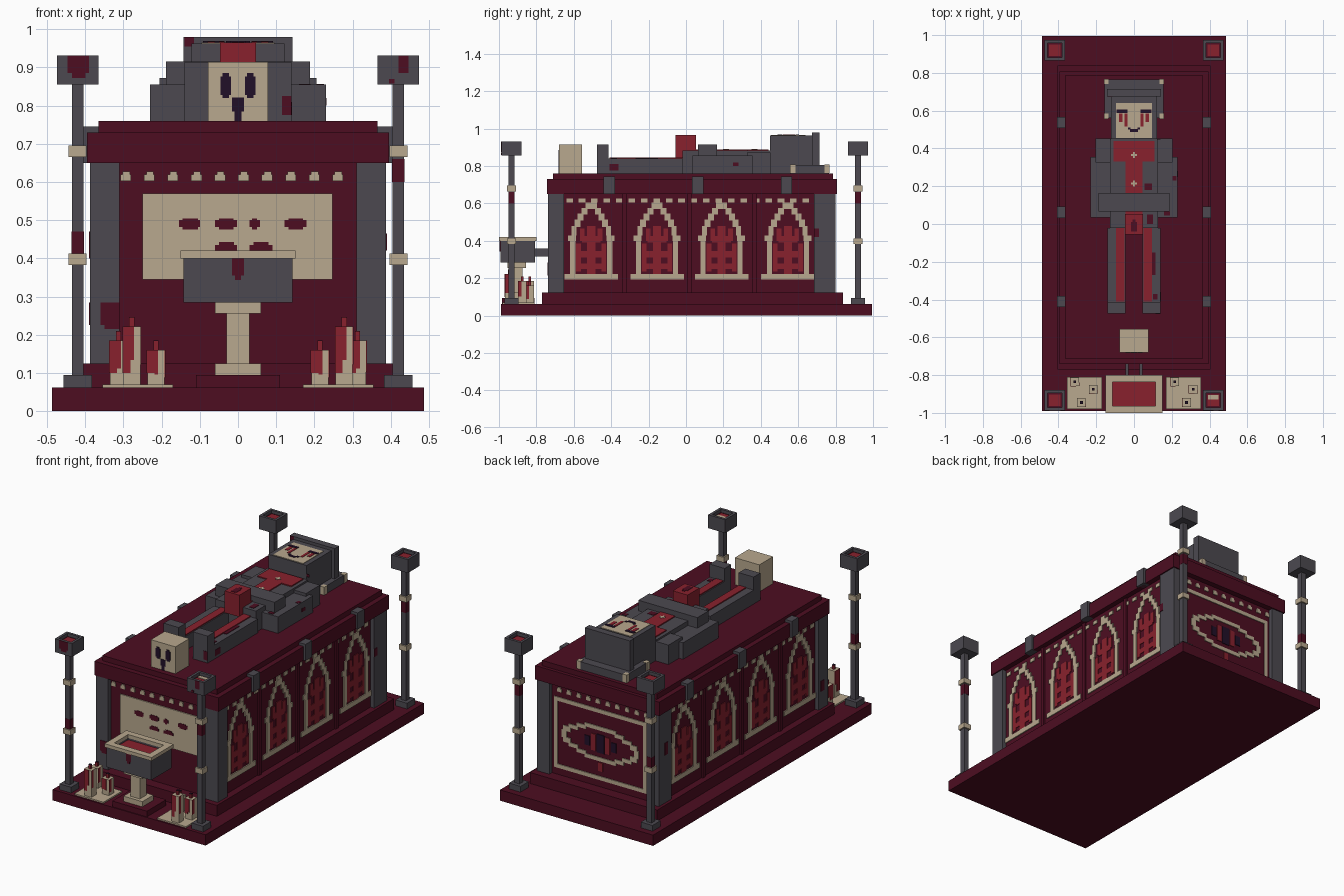
import bpy, bmesh

if "Cube" in bpy.data.objects:
    bpy.data.objects.remove(bpy.data.objects["Cube"], do_unlink=True)


def material(name, rgb):
    lin = [((c / 255 + 0.055) / 1.055) ** 2.4 for c in rgb] + [1.0]
    m = bpy.data.materials.new(name)
    m.use_nodes = True
    m.diffuse_color = lin
    m.node_tree.nodes["Principled BSDF"].inputs["Base Color"].default_value = lin
    return m


WINE = material("wine_stone", (77, 13, 33))
GREY = material("slate_grey", (76, 73, 80))
BONE = material("bone", (184, 168, 142))
RED = material("crimson", (136, 33, 45))
INK = material("dark_violet", (33, 16, 40))


def boxes(name, mat, *specs):
    """One object made of axis-aligned boxes (x0, x1, y0, y1, z0, z1)."""
    bm = bmesh.new()
    for s in specs:
        (x0, x1), (y0, y1), (z0, z1) = [sorted(s[i:i + 2]) for i in (0, 2, 4)]
        vs = bmesh.ops.create_cube(bm, size=1)["verts"]
        for v in vs:
            v.co = (x1 if v.co.x > 0 else x0, y1 if v.co.y > 0 else y0, z1 if v.co.z > 0 else z0)
    me = bpy.data.meshes.new(name)
    bm.to_mesh(me)
    bm.free()
    me.materials.append(mat)
    ob = bpy.data.objects.new(name, me)
    bpy.context.collection.objects.link(ob)
    return ob


def on(axis, pos, rects, t=0.005):
    """Thin plates (u0, u1, v0, v1) standing t out from the plane axis = pos."""
    p = (pos, pos + t)
    return [{"x": (*p, *r), "y": (*r[:2], *p, *r[2:]), "z": (*r, *p)}[axis] for r in rects]


def mirror(rects):
    return list(rects) + [(-r[1], -r[0], *r[2:]) for r in rects]


def ring(x, y0, y1, w, z0, z1, cx=0):
    """Four walls of thickness w round a rectangle."""
    return [(cx - x, cx + x, y0, y0 + w, z0, z1), (cx - x, cx + x, y1 - w, y1, z0, z1),
            (cx - x, cx - x + w, y0, y1, z0, z1), (cx + x - w, cx + x, y0, y1, z0, z1)]


# Stepped base, tomb body and lid
boxes("base_slab", WINE, (-.487, .487, -.99, .995, 0, .062))
boxes("plinth", WINE, (-.405, .405, -.77, .84, .062, .125))
boxes("tomb_body", WINE, (-.365, .365, -.71, .775, .125, .65))
boxes("lid", WINE, (-.395, .395, -.742, .807, .65, .73))
boxes("lid_top", WINE, (-.365, .365, -.712, .787, .73, .76))
boxes("corner_pillars", GREY, *mirror([(.31, .388, -.737, -.651, .125, .65),
                                       (.31, .388, .684, .80, .125, .65)]))
boxes("lid_clasps", GREY, *mirror([(.36, .407, y - .03, y + .03, .65, .745) for y in (-.41, .063, .537)]))

# Arched windows along both long sides
arch = mirror([(0, .143, .193, .222), (.085, .113, .222, .40), (.082, .125, .40, .428), (.078, .105, .428, .48),
               (.058, .09, .475, .515), (.04, .072, .51, .545), (.02, .052, .54, .575), (0, .03, .57, .605)])
foliage = mirror([(0, .022, .222, .48), (0, .05, .39, .425), (.035, .06, .40, .465), (0, .08, .31, .345),
                  (.055, .08, .235, .385), (0, .08, .25, .28)])
centres = (-.507, -.155, .19, .545)
for side, s in (("right", -1), ("left", 1)):
    x, t = .365 * s, .006 * s
    place = lambda rects: [(a + c, b + c, v0, v1) for c in centres for a, b, v0, v1 in rects]
    boxes(side + "_window_frames", BONE, *on("x", x, place(arch), t))
    boxes(side + "_window_foliage", RED, *on("x", x, place(foliage), t * .6))
    boxes(side + "_frieze", BONE, *on("x", x, [(-.64 + .0665 * i, -.605 + .0665 * i, .605, .627)
                                               for i in range(20)], t * .8))
    boxes(side + "_pilasters", WINE, *on("x", x, [(c - .012, c + .012, .125, .65)
                                                  for c in (-.331, .017, .367)], t * 1.5))

# Front and back friezes of small teeth
teeth = [(-.308 + .0617 * i, -.28 + .0617 * i, .603, .62) for i in range(10)]
teeth += [(a + .006, b - .003, .62, .628) for a, b, _, _ in teeth]
boxes("front_frieze", BONE, *on("y", -.71, teeth, -.005))
boxes("back_frieze", BONE, *on("y", .775, teeth, .005))

# Front plaque with worn marks
boxes("front_plaque", BONE, *on("y", -.71, [(-.25, .247, .345, .57)], -.006))
marks = [(-.155, -.1, .482, .5), (-.145, -.105, .475, .505), (-.06, -.002, .482, .5), (-.05, -.012, .475, .505),
         (.03, .058, .482, .5), (.037, .05, .475, .505), (.122, .18, .482, .5), (.132, .17, .475, .505),
         (-.06, -.002, .42, .435), (-.05, -.01, .435, .443), (.03, .09, .42, .435), (.04, .08, .435, .443)]
boxes("plaque_marks", WINE, *on("y", -.716, marks, -.002))

# Back panel: framed eye emblem
frame = mirror([(0, .295, .165, .187), (0, .295, .55, .572), (.273, .295, .165, .572)])
eye = mirror([(0, .10, .45, .472), (.09, .15, .435, .457), (.14, .20, .415, .437), (.19, .235, .39, .42),
              (.215, .245, .35, .395), (.19, .235, .325, .355), (.14, .20, .308, .33),
              (.09, .15, .288, .31), (0, .10, .273, .295)])
boxes("back_panel_frame", BONE, *on("y", .775, frame))
boxes("back_eye_outline", BONE, *on("y", .775, eye))
boxes("back_eye_iris", RED, *on("y", .775, mirror([(.03, .06, .325, .42)]) + [(-.015, .015, .215, .265)], .004))
boxes("back_eye_pupil", INK, *on("y", .775, mirror([(0, .024, .32, .425), (.068, .10, .345, .40)]), .004))

# Lamp posts with open cups on the four corners
for side, s in (("right", -1), ("left", 1)):
    for end, y in (("front", -.933), ("back", .92)):
        x, n = .42 * s, f"{end}_{side}_lamp_"
        col = lambda h, z0, z1: (x - h, x + h, y - h, y + h, z0, z1)
        boxes(n + "post", GREY, col(.037, .062, .095), col(.0155, .095, .855))
        boxes(n + "bands", BONE, col(.0235, .383, .413), col(.0235, .665, .695))
        boxes(n + "cup", GREY, col(.054, .855, .91), *ring(.054, y - .054, y + .054, .015, .91, .932, x))
        boxes(n + "cup_lining", WINE, col(.039, .91, .914))
        boxes(n + "glow", RED, col(.03, .914, .918))
        boxes(n + "stains", WINE, col(.0165, .41 if s < 0 else .60, .47 if s < 0 else .66))
boxes("front_left_lamp_candle", BONE, (.392, .448, -.93, -.905, .918, .921))
boxes("lamp_cup_stains", WINE, *on("y", -.987, [(-.447, -.39, .885, .932), (-.435, -.40, .872, .885),
                                                (.42, .447, .885, .932), (.395, .41, .858, .87)], -.002))

# Basin on a pedestal
boxes("basin_step", WINE, (-.11, .11, -.985, -.81, .062, .095))
boxes("basin_pedestal", BONE, (-.06, .06, -.955, -.855, .095, .125), (-.03, .03, -.935, -.875, .125, .255),
      (-.06, .06, -.955, -.855, .255, .285))
boxes("basin_bowl", GREY, (-.143, .143, -.993, -.807, .285, .38), *ring(.143, -.993, -.807, .03, .38, .40))
boxes("basin_rim", BONE, *ring(.15, -1, -.80, .037, .40, .42))
boxes("basin_pool", RED, (-.113, .113, -.963, -.837, .38, .39))
boxes("basin_drip", WINE, *on("y", -.993, [(-.016, .016, .355, .40), (-.008, .008, .343, .355)], -.003))
boxes("basin_brackets", GREY, *mirror([(.028, .045, -.807, -.71, .315, .36)]))

# Candle groups on trays
for side, s, ys in (("right", -1, (-.835, -.945, -.875)), ("left", 1, (-.875, -.945, -.835))):
    boxes(side + "_candle_tray", BONE, *[(s * .17, s * .355, -.98, -.81, .062, .07)])
    wax, drips, wicks, tips = [], [], [], []
    for cx, y, top in zip((.313, .278, .215), ys, (.185, .222, .16)):
        x, h = cx * s, .0225
        wax.append((x - h, x + h, y - h, y + h, .07, top))
        drips += on("y", y - h, [(x - h, x - .004, .1, top), (x - .004, x + .006, .6 * top, top)], -.002)
        drips += on("x", x - h, [(y - h, y + .005, .1, top), (y + .005, y + h, .65 * top, top)], -.002)
        drips += on("x", x + h, [(y - h, y - .004, .55 * top, top)], .002)
        wicks.append((x - .007, x + .007, y - .007, y + .007, top, top + .023))
        tips.append((x - .007, x + .007, y - .007, y + .007, top + .023, top + .025))
    boxes(side + "_candles", BONE, *wax)
    boxes(side + "_candle_drips", RED, *drips)
    boxes(side + "_candle_wicks", RED, *wicks)
    boxes(side + "_candle_wick_tips", INK, *tips)

# Skull block at the foot of the lid
boxes("skull_block", BONE, (-.078, .078, -.68, -.555, .76, .915))
boxes("skull_face", INK, *on("y", -.68, mirror([(.018, .046, .828, .877), (.024, .04, .82, .885),
                                                (0, .016, .785, .822), (0, .009, .76, .785)]), -.003))

# Reclining effigy: pillow, head and hood
boxes("pillow", GREY, (-.155, .155, .56, .765, .76, .805))
boxes("pillow_corners", BONE, *mirror([(.135, .16, .74, .768, .762, .808), (.135, .16, .555, .585, .762, .808)]))
boxes("head", GREY, (-.122, .122, .45, .68, .76, .963))
boxes("hood_back", GREY, (-.143, .143, .675, .715, .80, .98))
boxes("face", BONE, *on("z", .963, [(-.095, .095, .455, .64)], .003))
boxes("face_tears", RED, *on("z", .966, mirror([(.035, .05, .515, .585), (.06, .08, .54, .585)]), .002))
boxes("face_features", INK, *on("z", .966, mirror([(.035, .092, .588, .605), (0, .02, .488, .502),
                                                   (.018, .032, .50, .512)]), .003))

# Torso, shoulders, arms and folded forearms
boxes("torso", GREY, (-.128, .128, -.02, .45, .76, .882))
boxes("shoulders", GREY, *mirror([(.10, .205, .325, .452, .76, .872)]))
boxes("upper_arms", GREY, *mirror([(.12, .23, .035, .355, .76, .855)]))
boxes("forearms", GREY, *mirror([(0, .188, .065, .165, .80, .916)]))
boxes("tabard", RED, *on("z", .882, [(-.108, .108, .33, .44), (-.046, .046, -.02, .33)], .006))
boxes("tabard_crosses", BONE, *on("z", .888, [r for y in (.365, .215) for r in (
    (-.016, .016, y - .005, y + .005), (-.005, .005, y - .016, y + .016))], .002))
boxes("heart_casket", RED, (-.047, .047, -.055, .053, .84, .965))
boxes("casket_stain", WINE, *on("z", .965, [(-.016, .016, -.04, .01), (-.008, .008, .01, .025)], .002))

# Legs and upright feet
boxes("legs", GREY, *mirror([(.045, .14, -.465, -.02, .76, .84)]))
boxes("leg_stripes", RED, *on("z", .84, mirror([(.05, .095, -.41, -.02)]), .006))
boxes("feet", GREY, *mirror([(.045, .14, -.475, -.415, .76, .915)]))

# Old stains on the stonework
boxes("effigy_stains", WINE,
      *on("z", .84, [(.095, .115, -.27, -.15), (.10, .125, -.40, -.37)], .003),
      *on("z", .855, [(.205, .225, .23, .255), (.16, .19, .045, .065)], .002),
      *on("z", .882, [(.055, .095, .18, .215), (.07, .1, .0, .05)], .002),
      *on("y", -.475, [(.115, .14, .775, .825)], -.002),
      *on("y", .45, [(.123, .14, .90, .915)], -.002),
      *on("y", .675, [(-.14, -.115, .955, .98)], -.002),
      *on("x", .14, [(-.41, -.36, .775, .81)], .002),
      *on("x", .23, [(.25, .28, .80, .82)], .002))
boxes("pillar_stains", WINE,
      *on("y", -.737, [(-.36, -.31, .225, .285), (-.35, -.31, .215, .225)], -.003),
      *on("x", .388, [(.684, .71, .42, .465)], .003),
      *on("x", -.388, [(.72, .75, .40, .47), (-.70, -.67, .225, .285)], -.003))
